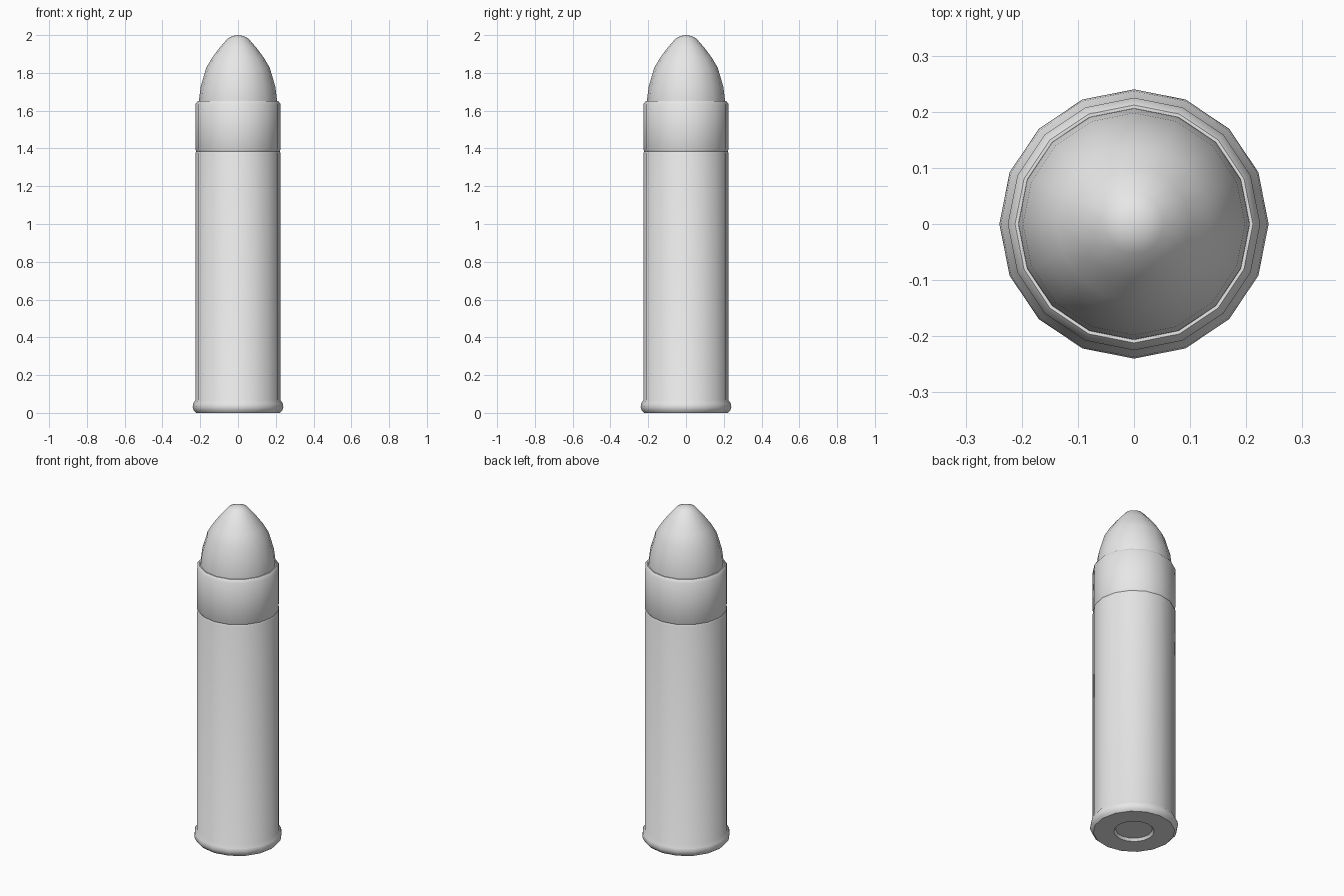
import bpy
import bmesh
from math import radians, tau

SIDES = 16

cube = bpy.data.objects.get("Cube")
if cube:
    bpy.data.objects.remove(cube, do_unlink=True)

# One plain metal colour
metal = bpy.data.materials.new("light_grey_metal")
metal.use_nodes = True
colour = (0.8, 0.8, 0.8, 1.0)
metal.diffuse_color = colour
metal.node_tree.nodes["Principled BSDF"].inputs["Base Color"].default_value = colour


def lathe(name, profile):
    """Revolve a list of (radius, height) points about the z axis."""
    bm = bmesh.new()
    verts = [bm.verts.new((r, 0, z)) for r, z in profile]
    edges = [bm.edges.new(pair) for pair in zip(verts, verts[1:])]
    bmesh.ops.spin(bm, geom=verts + edges, cent=(0, 0, 0), axis=(0, 0, 1),
                   angle=tau, steps=SIDES)
    bmesh.ops.remove_doubles(bm, verts=bm.verts[:], dist=0.0005)
    bmesh.ops.recalc_face_normals(bm, faces=bm.faces[:])
    mesh = bpy.data.meshes.new(name)
    bm.to_mesh(mesh)
    bm.free()
    mesh.materials.append(metal)
    obj = bpy.data.objects.new(name, mesh)
    bpy.context.collection.objects.link(obj)
    bpy.ops.object.select_all(action="DESELECT")
    obj.select_set(True)
    bpy.context.view_layer.objects.active = obj
    bpy.ops.object.shade_smooth_by_angle(angle=radians(40))
    return obj


# Casing: recessed base, rounded rim, straight wall, crimp groove, bevelled mouth
lathe("casing", [
    (0, 0.015), (0.10, 0.015), (0.11, 0),
    (0.222, 0), (0.234, 0.012), (0.24, 0.03), (0.237, 0.05), (0.225, 0.068),
    (0.225, 1.376), (0.221, 1.385), (0.225, 1.394),
    (0.225, 1.635), (0.212, 1.652), (0.2, 1.652), (0, 1.62),
])

# Rounded nose seated in the mouth of the casing
lathe("nose", [
    (0, 1.63), (0.207, 1.63), (0.206, 1.66), (0.198, 1.725), (0.168, 1.828),
    (0.137, 1.88), (0.1, 1.93), (0.053, 1.984), (0.025, 1.996), (0, 2.0),
])
